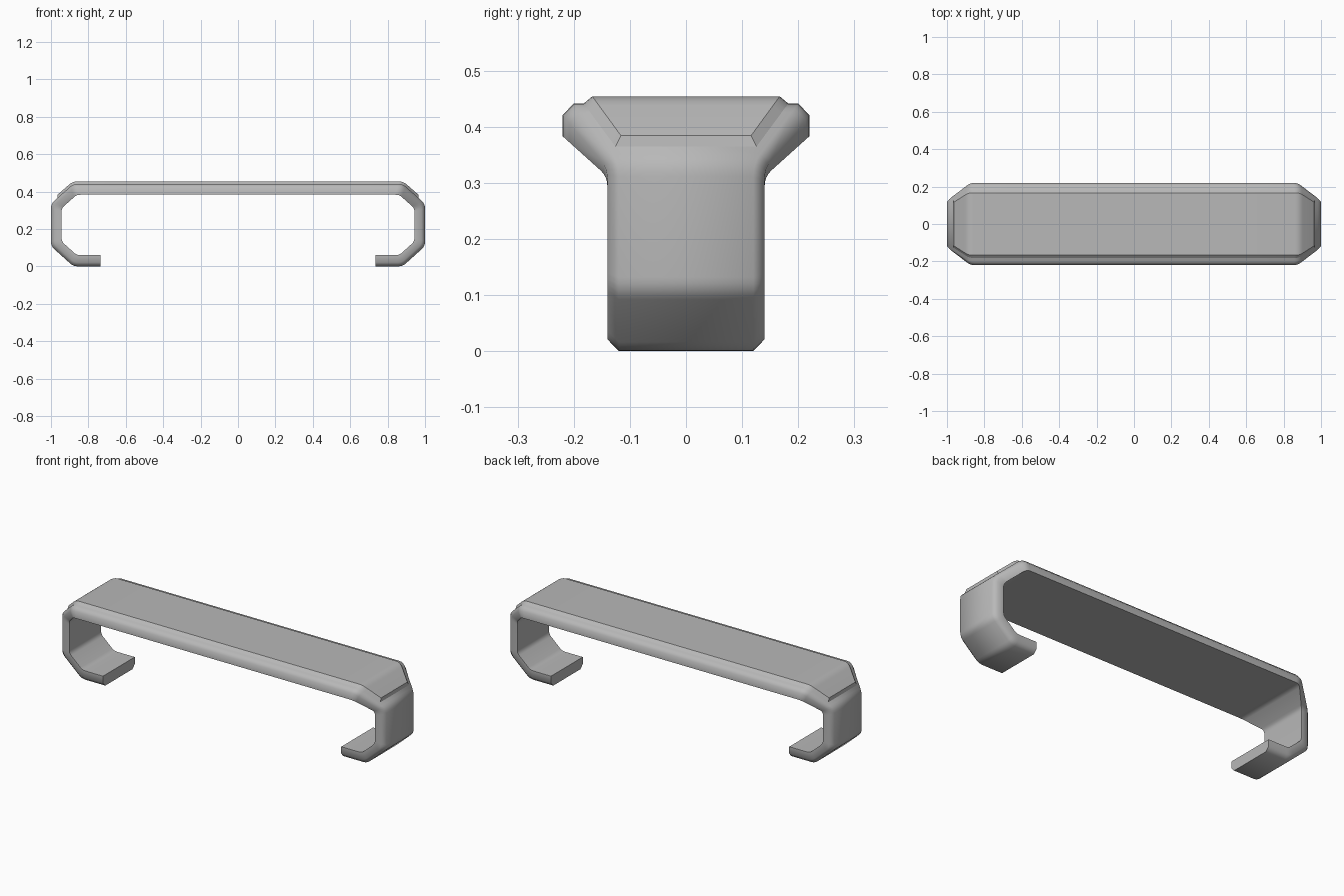
import bpy, math
from mathutils import Vector

if "Cube" in bpy.data.objects:
    bpy.data.objects.remove(bpy.data.objects["Cube"])

grey = bpy.data.materials.new("dark_grey")
grey.diffuse_color = (0.48, 0.48, 0.48, 1)
grey.use_nodes = True
grey.node_tree.nodes["Principled BSDF"].inputs["Base Color"].default_value = grey.diffuse_color


def lerp(a, b, t):
    return tuple(p + (q - p) * t for p, q in zip(a, b))


def rounded(stations, radius, steps=4):
    """Round the corners of a chain of (outer x, z, inner x, z, half width, inset)."""
    out = [stations[0]]
    for i in range(1, len(stations) - 1):
        prev, cur, nxt = stations[i - 1:i + 2]
        a = lerp(cur, prev, radius / (Vector(cur[:2]) - Vector(prev[:2])).length)
        b = lerp(cur, nxt, radius / (Vector(cur[:2]) - Vector(nxt[:2])).length)
        for k in range(steps + 1):
            t = k / steps
            out.append(lerp(lerp(a, cur, t), lerp(cur, b, t), t))
    out.append(stations[-1])
    return out


def strap(name, half, mid, angle):
    """Loft a chamfered section along a half chain (+x) and its mirror image."""
    chain = half + [(-s[0], s[1], -s[2], *s[3:]) for s in reversed(half)]
    verts, faces = [], []
    for ox, oz, ix, iz, w, inset in chain:
        side = [(ix, iz, w), (ox, oz, w - inset)]
        if mid:
            side.insert(1, (*lerp((ox, oz), (ix, iz), mid), w))
        verts += [(x, y, z) for x, z, y in side]
        verts += [(x, -y, z) for x, z, y in reversed(side)]
    n = 6 if mid else 4
    for s in range(len(chain) - 1):
        for k in range(n):
            j = (k + 1) % n
            faces.append((s * n + k, s * n + j, (s + 1) * n + j, (s + 1) * n + k))
    faces.append(tuple(reversed(range(n))))
    faces.append(tuple(range(len(verts) - n, len(verts))))
    mesh = bpy.data.meshes.new(name)
    mesh.from_pydata(verts, [], faces)
    mesh.materials.append(grey)
    obj = bpy.data.objects.new(name, mesh)
    bpy.context.collection.objects.link(obj)
    bpy.ops.object.select_all(action='DESELECT')
    obj.select_set(True)
    bpy.context.view_layer.objects.active = obj
    # consistent outward normals, then soft bends
    bpy.ops.object.mode_set(mode='EDIT')
    bpy.ops.mesh.select_all(action='SELECT')
    bpy.ops.mesh.normals_make_consistent(inside=False)
    bpy.ops.object.mode_set(mode='OBJECT')
    bpy.ops.object.shade_smooth_by_angle(angle=math.radians(angle))
    return obj


# Bent body: hook tip, lower bend, upright, flared shoulder, wide top bar
body = [
    (0.735, 0.0, 0.735, 0.060, 0.14, 0.02),
    (0.88, 0.0, 0.862, 0.060, 0.14, 0.02),
    (1.0, 0.108, 0.943, 0.133, 0.14, 0.02),
    (1.0, 0.335, 0.943, 0.311, 0.14, 0.02),
    (0.88, 0.441, 0.862, 0.383, 0.22, 0.02),
    (0.60, 0.441, 0.60, 0.383, 0.22, 0.02),
]
strap("clip_body", rounded(body, 0.024), mid=0.35, angle=55)

# Raised plate following the top and part way down each shoulder
plate = [
    (0.9637, 0.384, 0.967, 0.362, 0.127, 0.011),
    (0.884, 0.454, 0.879, 0.439, 0.185, 0.018),
    (0.60, 0.454, 0.60, 0.439, 0.185, 0.018),
]
strap("top_plate", rounded(plate, 0.024), mid=None, angle=28)
